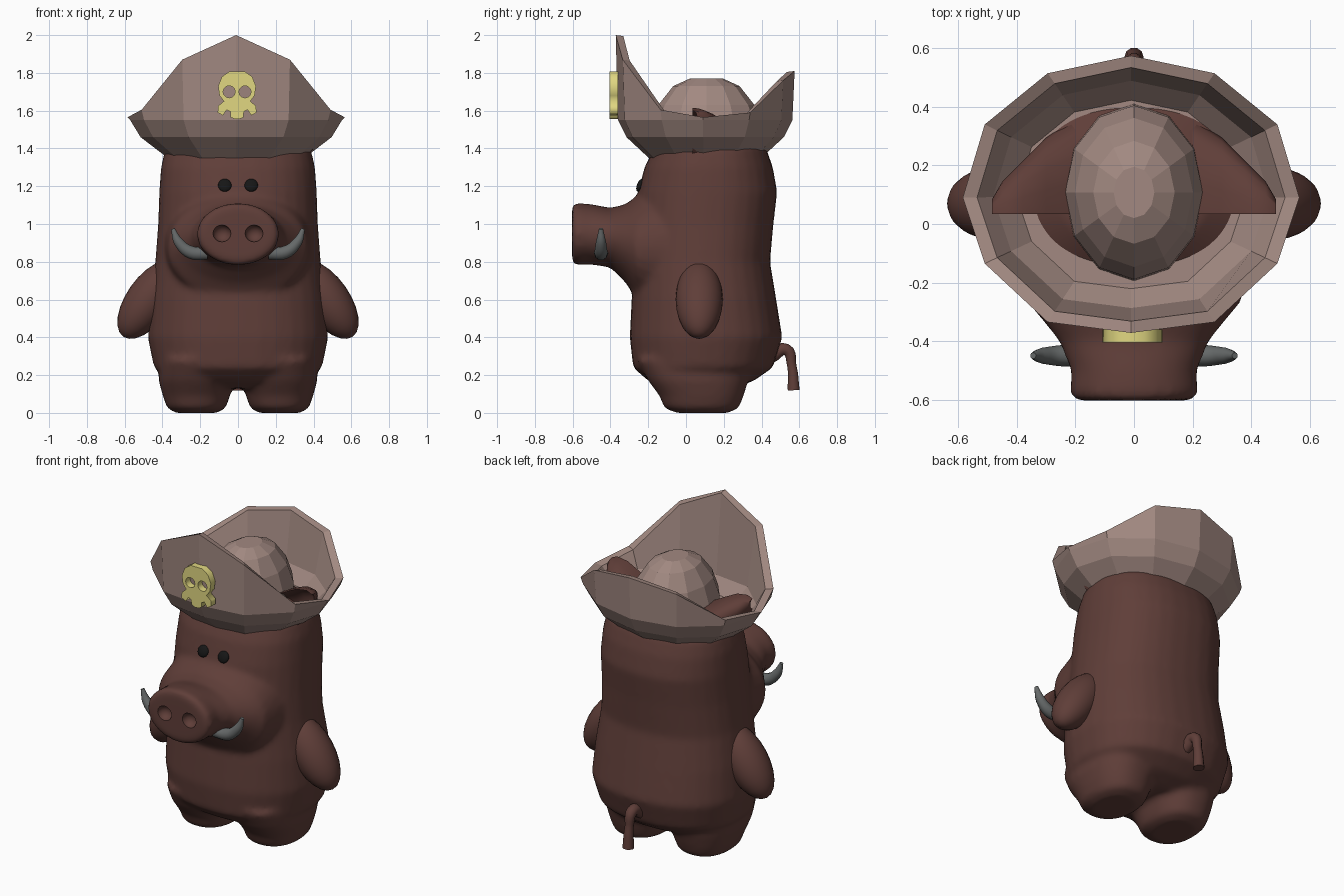
import bpy, bmesh
from math import sin, cos, pi, radians, copysign
from mathutils import Vector, Matrix

if "Cube" in bpy.data.objects:
    bpy.data.objects.remove(bpy.data.objects["Cube"])


def material(name, rgb):
    m = bpy.data.materials.new(name)
    m.diffuse_color = (*rgb, 1)
    m.use_nodes = True
    m.node_tree.nodes["Principled BSDF"].inputs["Base Color"].default_value = m.diffuse_color
    return m


BROWN = material("brown", (0.115, 0.048, 0.04))
FELT = material("felt", (0.36, 0.25, 0.22))
YELLOW = material("yellow", (0.75, 0.68, 0.22))
GREY = material("tusk_grey", (0.13, 0.14, 0.14))
BLACK = material("black", (0.008, 0.008, 0.008))


def loft(bm, rings):
    """Skin a list of equal-length rings and cap both ends."""
    vs = [[bm.verts.new(p) for p in r] for r in rings]
    n = len(vs[0])
    for a, b in zip(vs, vs[1:]):
        for i in range(n):
            j = (i + 1) % n
            bm.faces.new((a[i], a[j], b[j], b[i]))
    bm.faces.new(vs[0][::-1])
    bm.faces.new(vs[-1])


def activate(ob):
    bpy.ops.object.select_all(action='DESELECT')
    ob.select_set(True)
    bpy.context.view_layer.objects.active = ob


def finish(ob, mat, angle=None):
    ob.data.materials.clear()
    ob.data.materials.append(mat)
    if angle:
        activate(ob)
        bpy.ops.object.shade_smooth_by_angle(angle=radians(angle))
    return ob


def from_bm(name, bm):
    bmesh.ops.recalc_face_normals(bm, faces=bm.faces)
    me = bpy.data.meshes.new(name)
    bm.to_mesh(me)
    bm.free()
    ob = bpy.data.objects.new(name, me)
    bpy.context.collection.objects.link(ob)
    return ob


def oval(rx, ry, n=32, power=2.0):
    """Superellipse points (u, v)."""
    out = []
    for i in range(n):
        c, s = cos(2 * pi * i / n), sin(2 * pi * i / n)
        out.append((rx * copysign(abs(c) ** (2 / power), c),
                    ry * copysign(abs(s) ** (2 / power), s)))
    return out


def flat_ring(x, z, rx, y0, y1, power=2.0, n=32):
    return [Vector((x + u, (y0 + y1) / 2 + v, z)) for u, v in oval(rx, (y1 - y0) / 2, n, power)]


def ellipsoid(name, loc, radii, rot=(0, 0, 0), seg=24):
    bpy.ops.mesh.primitive_uv_sphere_add(segments=seg, ring_count=seg // 2, radius=1, location=loc, rotation=rot)
    ob = bpy.context.object
    ob.name = name
    ob.scale = radii
    return ob


def tube(name, pts, depth, mat):
    """Tapered tube through (x, y, z, radius factor) points."""
    cu = bpy.data.curves.new(name, 'CURVE')
    cu.dimensions = '3D'
    cu.bevel_depth, cu.bevel_resolution, cu.use_fill_caps = depth, 3, True
    sp = cu.splines.new('BEZIER')
    sp.resolution_u = 5
    sp.bezier_points.add(len(pts) - 1)
    for bp, p in zip(sp.bezier_points, pts):
        bp.co, bp.radius = p[:3], p[3]
        bp.handle_left_type = bp.handle_right_type = 'AUTO'
    ob = bpy.data.objects.new(name, cu)
    bpy.context.collection.objects.link(ob)
    activate(ob)
    bpy.ops.object.convert(target='MESH')
    return finish(bpy.context.object, mat, 50)


# Body: torso, legs and snout lofts fused into one soft skin
bm = bmesh.new()
torso = [(.13, .25, -.1, .25), (.17, .36, -.2, .36), (.24, .445, -.28, .46), (.4, .478, -.298, .51),
         (.6, .465, -.288, .478), (.8, .438, -.275, .445), (1.0, .423, -.27, .463), (1.17, .417, -.253, .483),
         (1.3, .408, -.22, .46), (1.4, .385, -.17, .425), (1.47, .25, -.08, .33)]
loft(bm, [flat_ring(0, z, rx, a, b, 2.3) for z, rx, a, b in torso])
for s in (-1, 1):
    loft(bm, [flat_ring(s * .22, z, rx, a, b, 2.3) for z, rx, a, b in
              [(0, .11, -.05, .22), (.025, .155, -.115, .28), (.09, .178, -.14, .305),
               (.17, .2, -.2, .33), (.28, .2, -.26, .36)]])
snout = [(-.603, .195, .80, 1.095), (-.585, .218, .782, 1.112), (-.5, .215, .785, 1.105), (-.4, .255, .77, 1.085),
         (-.32, .32, .69, 1.105), (-.26, .37, .6, 1.15), (-.1, .39, .5, 1.25)]
loft(bm, [[Vector((u, y, (a + b) / 2 + v)) for u, v in oval(rx, (b - a) / 2)] for y, rx, a, b in snout])
body = from_bm("body", bm)
remesh = body.modifiers.new("fuse", 'REMESH')
remesh.mode, remesh.voxel_size = 'VOXEL', 0.018
smooth = body.modifiers.new("soften", 'SMOOTH')
smooth.factor, smooth.iterations = 0.5, 6

# Nostril dents
cutters = []
for s in (-1, 1):
    c = ellipsoid("nostril_cutter", (s * .085, -.605, .95), (.048, .045, .045), seg=16)
    c.hide_render = True
    cut = body.modifiers.new("nostril", 'BOOLEAN')
    cut.object, cut.operation, cut.solver = c, 'DIFFERENCE', 'EXACT'
    cutters.append(c)
activate(body)
for m in list(body.modifiers):
    bpy.ops.object.modifier_apply(modifier=m.name)
for c in cutters:
    bpy.data.objects.remove(c)
finish(body, BROWN, 50)

# Paired parts: arms, eyes, ears, tusks
for s, side in ((-1, "left"), (1, "right")):
    finish(ellipsoid(f"arm_{side}", (s * .47, .07, .6), (.12, .125, .24), (0, s * radians(-35), 0)), BROWN, 60)
    finish(ellipsoid(f"eye_{side}", (s * .07, -.243, 1.205), (.036, .017, .036),
                     (radians(-22), 0, 0), 16), BLACK, 60)
    # ear sections are crescents, hollow towards the front
    bm = bmesh.new()
    rings = []
    for x, zc, h, d in [(.2, 1.38, .13, .33), (.3, 1.43, .135, .26), (.38, 1.49, .115, .18),
                        (.45, 1.54, .075, .11), (.485, 1.57, .03, .05)]:
        rings.append([Vector((s * x, .035 + (v if v > 0 else -.45 * v), zc + u)) for u, v in oval(h, d, 20)])
    loft(bm, rings)
    finish(from_bm(f"ear_{side}", bm), BROWN, 50)
    tube(f"tusk_{side}", [(s * .16, -.45, .845, 1), (s * .25, -.45, .85, 1),
                          (s * .315, -.45, .905, .75), (s * .345, -.45, .975, .3)], .036, GREY)

# Tail
tube("tail", [(0, .45, .30, 1.3), (0, .53, .335, 1.1), (0, .56, .25, .85), (0, .57, .12, 1.1)], .03, BROWN)

# Hat brim: twelve-sided bowl with a wavy rim (half outline, front to back)
half = [(0, -.372, 2.0), (.285, -.335, 1.87), (.5, -.135, 1.605), (.575, .09, 1.565),
        (.5, .34, 1.59), (.285, .515, 1.76), (0, .575, 1.81)]
rim = [Vector(p) for p in half] + [Vector((-x, y, z)) for x, y, z in half[-2:0:-1]]
MID = Vector((-.01, .1, 0))


def brim_ring(scale, z=None, drop=0):
    return [Vector((MID.x + p.x * scale, MID.y + (p.y - MID.y) * scale, p.z - drop if z is None else z))
            for p in rim]


bm = bmesh.new()
loft(bm, [brim_ring(.63, 1.35), brim_ring(.88, 1.46), brim_ring(.975, 1.55), brim_ring(1),
          brim_ring(.915, None, .005), brim_ring(.82, 1.5), brim_ring(.68, 1.42)])
finish(from_bm("hat_brim", bm), FELT)

# Hat crown: faceted dome
bm = bmesh.new()
loft(bm, [flat_ring(0, z, .24 * k, .108 - .303 * k, .108 + .303 * k, n=12) for z, k in
          [(1.4, 1), (1.52, .98), (1.63, .84), (1.73, .58), (1.77, .29)]])
finish(from_bm("hat_crown", bm), FELT)

# Skull badge: flat outline with two eye holes, extruded
right = [(.04, 1.808), (.08, 1.78), (.1, 1.73), (.093, 1.68), (.07, 1.65), (.1, 1.625), (.103, 1.59),
         (.075, 1.575), (.055, 1.605), (.036, 1.595), (.034, 1.565), (.012, 1.555)]
outline = right + [(-x, z) for x, z in right[::-1]]
holes = [[(s * .042 + u, 1.7 + v) for u, v in oval(.032, .032, 12)] for s in (-1, 1)]
cu = bpy.data.curves.new("skull_badge", 'CURVE')
cu.dimensions, cu.fill_mode, cu.extrude = '2D', 'BOTH', .022
for loop in [outline] + holes:
    sp = cu.splines.new('POLY')
    sp.points.add(len(loop) - 1)
    for p, (x, z) in zip(sp.points, loop):
        p.co = (x, z, 0, 1)
    sp.use_cyclic_u = True
badge = bpy.data.objects.new("skull_badge", cu)
bpy.context.collection.objects.link(badge)
badge.matrix_world = Matrix.Translation((-.005, -.382, 0)) @ Matrix.Rotation(pi / 2, 4, 'X')
activate(badge)
bpy.ops.object.convert(target='MESH')
finish(bpy.context.object, YELLOW)
